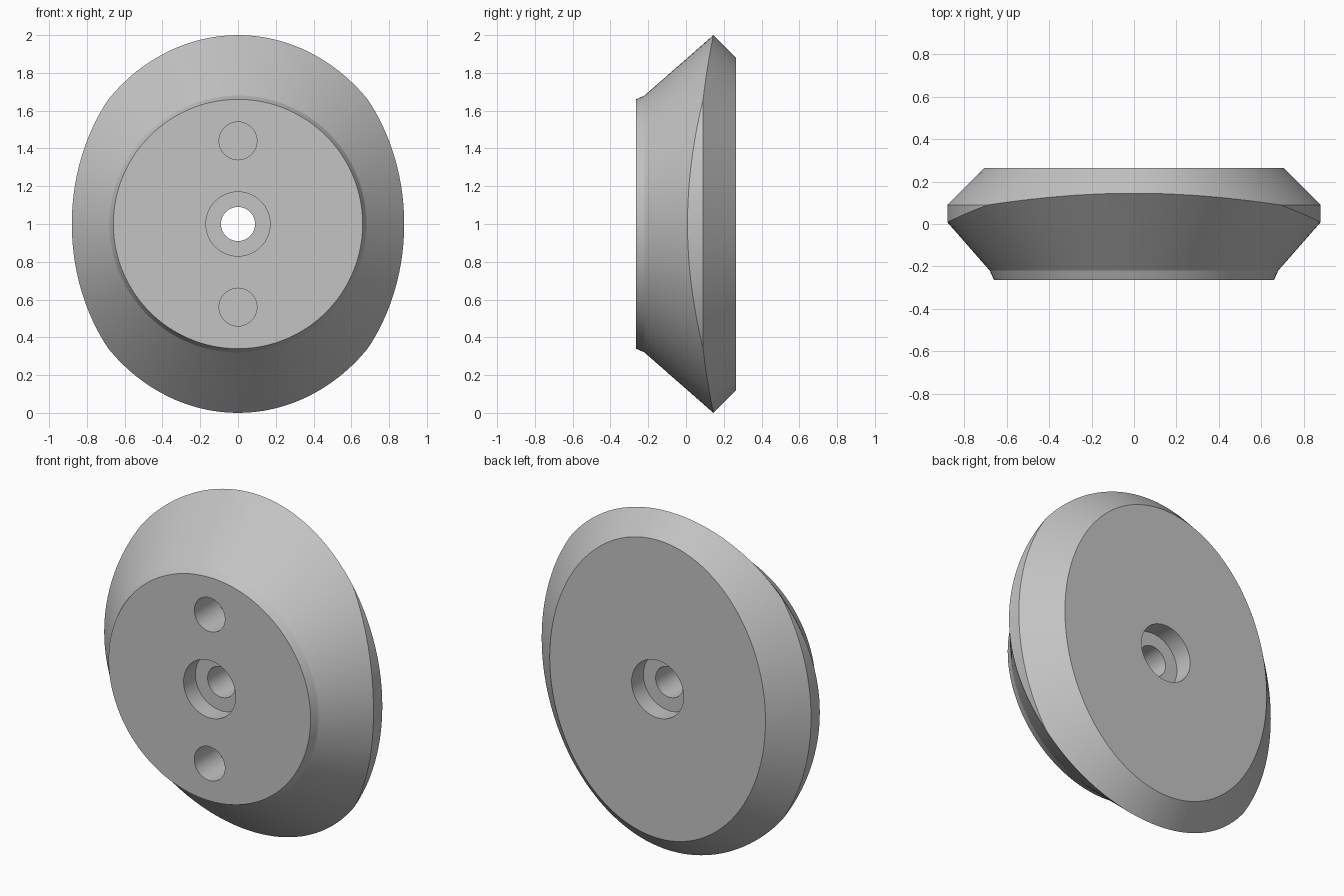
import bpy, bmesh, math

if "Cube" in bpy.data.objects:
    bpy.data.objects.remove(bpy.data.objects["Cube"])

SEG = 128
grey = bpy.data.materials.new("light_grey")
grey.use_nodes = True
COLOUR = (0.55, 0.55, 0.55, 1)
grey.diffuse_color = COLOUR
grey.node_tree.nodes["Principled BSDF"].inputs["Base Color"].default_value = COLOUR


def loft(name, rings, z=1.0, seg=SEG):
    """Closed solid along y from rings of (y, half width, half height)."""
    bm = bmesh.new()
    loops = []
    for y, rx, rz in rings:
        loops.append([bm.verts.new((rx * math.cos(a), y, z + rz * math.sin(a)))
                      for a in (2 * math.pi * i / seg for i in range(seg))])
    for lo, hi in zip(loops, loops[1:]):
        for i in range(seg):
            j = (i + 1) % seg
            bm.faces.new((lo[i], lo[j], hi[j], hi[i]))
    bm.faces.new(loops[0])
    bm.faces.new(loops[-1])
    bmesh.ops.recalc_face_normals(bm, faces=bm.faces)
    mesh = bpy.data.meshes.new(name)
    bm.to_mesh(mesh)
    bm.free()
    mesh.materials.append(grey)
    ob = bpy.data.objects.new(name, mesh)
    bpy.context.collection.objects.link(ob)
    return ob


def combine(ob, tool, operation):
    """Apply a boolean and discard the tool."""
    bpy.context.view_layer.objects.active = ob
    mod = ob.modifiers.new("cut", 'BOOLEAN')
    mod.operation = operation
    mod.solver = 'EXACT'
    mod.object = tool
    bpy.ops.object.modifier_apply(modifier=mod.name)
    bpy.data.objects.remove(tool)


# Front cone, flaring towards the back
cone = [(-0.265, 0.66), (-0.22, 0.68), (0.145, 1.0), (0.4, 1.224)]
body = loft("disc_body", [(y, r, r) for y, r in cone])

# Oval outline with a bevelled back edge
oval = loft("oval_outline", [(-0.5, 0.88, 1.055), (0.09, 0.88, 1.055),
                             (0.265, 0.705, 0.88)])
combine(body, oval, 'INTERSECT')

# Centre bore with a counterbore on each side
bore = [(-0.5, 0.17), (-0.155, 0.17), (-0.155, 0.09),
        (0.155, 0.09), (0.155, 0.17), (0.5, 0.17)]
combine(body, loft("centre_bore", [(y, r, r) for y, r in bore], seg=64), 'DIFFERENCE')

# Blind holes above and below the bore
for side in (-1, 1):
    hole = loft("pin_hole", [(-0.5, 0.1, 0.1), (-0.045, 0.1, 0.1)],
                z=1 + side * 0.44, seg=64)
    combine(body, hole, 'DIFFERENCE')

# Smooth curved walls, crisp edges
bpy.ops.object.select_all(action='DESELECT')
body.select_set(True)
bpy.context.view_layer.objects.active = body
bpy.ops.object.shade_smooth_by_angle(angle=math.radians(14))
